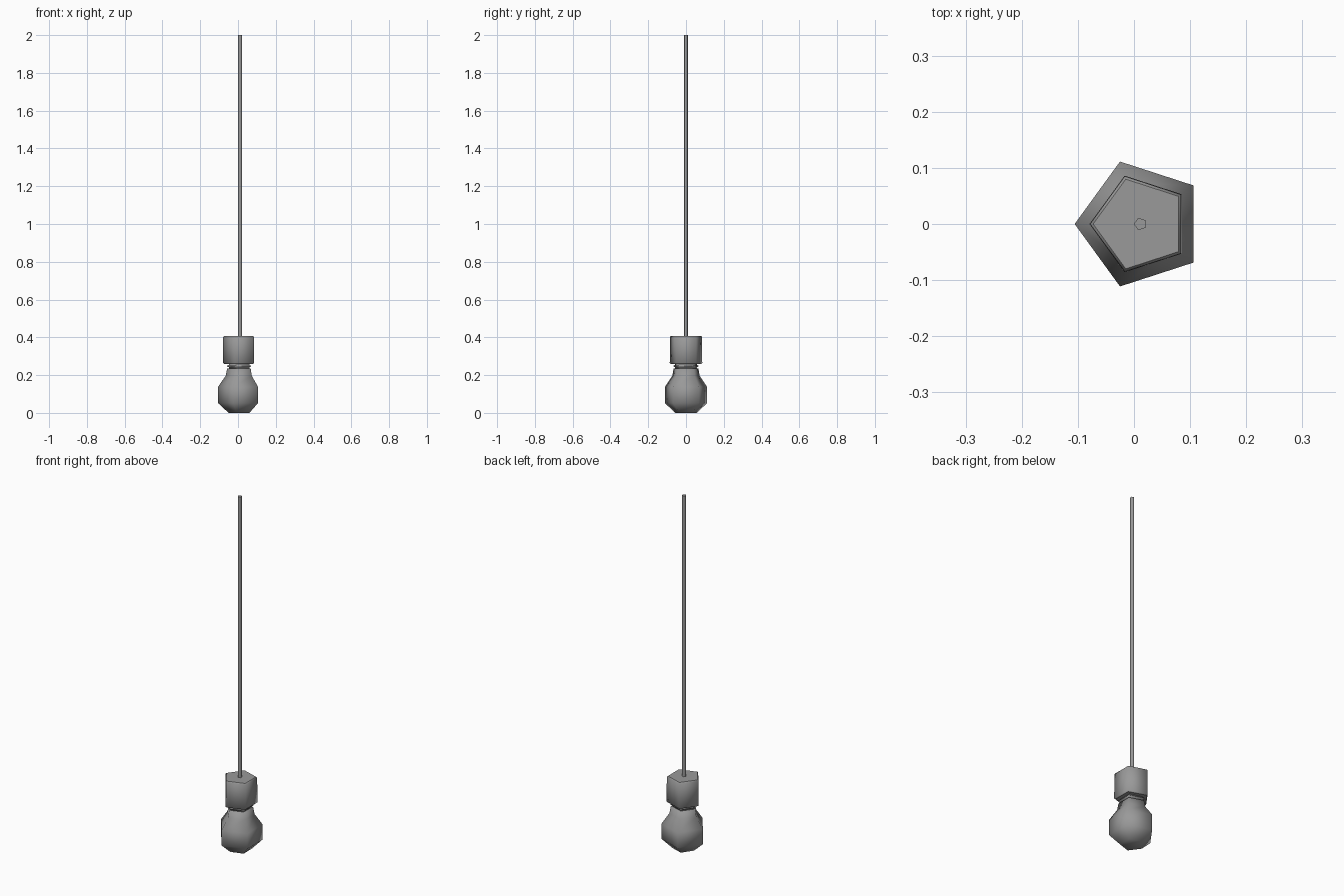
import bpy, bmesh, math

if "Cube" in bpy.data.objects:
    bpy.data.objects.remove(bpy.data.objects["Cube"])

CX = 0.0112   # axis offset that centres the five-sided outline
SIDES = 5

grey = bpy.data.materials.new("mid_grey")
grey.diffuse_color = (0.32, 0.32, 0.32, 1)
grey.use_nodes = True
grey.node_tree.nodes["Principled BSDF"].inputs["Base Color"].default_value = grey.diffuse_color


def lathe(name, profile):
    """Five-sided lathe from (radius, z) rings, capped at both ends."""
    bm = bmesh.new()
    rings = []
    for r, z in profile:
        ring = []
        for i in range(SIDES):
            a = math.pi + 2 * math.pi * i / SIDES
            ring.append(bm.verts.new((CX + r * math.cos(a), r * math.sin(a), z)))
        rings.append(ring)
    for low, high in zip(rings, rings[1:]):
        for i in range(SIDES):
            j = (i + 1) % SIDES
            f = bm.faces.new((low[i], low[j], high[j], high[i]))
            f.smooth = True
    bm.faces.new(rings[0][::-1])
    bm.faces.new(rings[-1])
    bmesh.ops.recalc_face_normals(bm, faces=bm.faces)
    mesh = bpy.data.meshes.new(name)
    bm.to_mesh(mesh)
    bm.free()
    mesh.materials.append(grey)
    ob = bpy.data.objects.new(name, mesh)
    bpy.context.collection.objects.link(ob)
    return ob


# glass bulb, rounded smoothly over its underside
bulb = lathe("bulb", [(0.061, 0.0), (0.117, 0.052), (0.117, 0.138),
                      (0.076, 0.197), (0.069, 0.235)])
for f in bulb.data.polygons:
    f.use_smooth = True

# threaded neck with a ridge between two grooves
lathe("screw_neck", [(0.060, 0.230), (0.060, 0.242), (0.070, 0.245),
                     (0.070, 0.250), (0.060, 0.253), (0.060, 0.275)])

# socket with narrow bevels at top and bottom
lathe("socket", [(0.085, 0.259), (0.0905, 0.264), (0.0895, 0.402), (0.084, 0.408)])

# hanging cord
lathe("cord", [(0.0115, 0.40), (0.0115, 2.0)])
